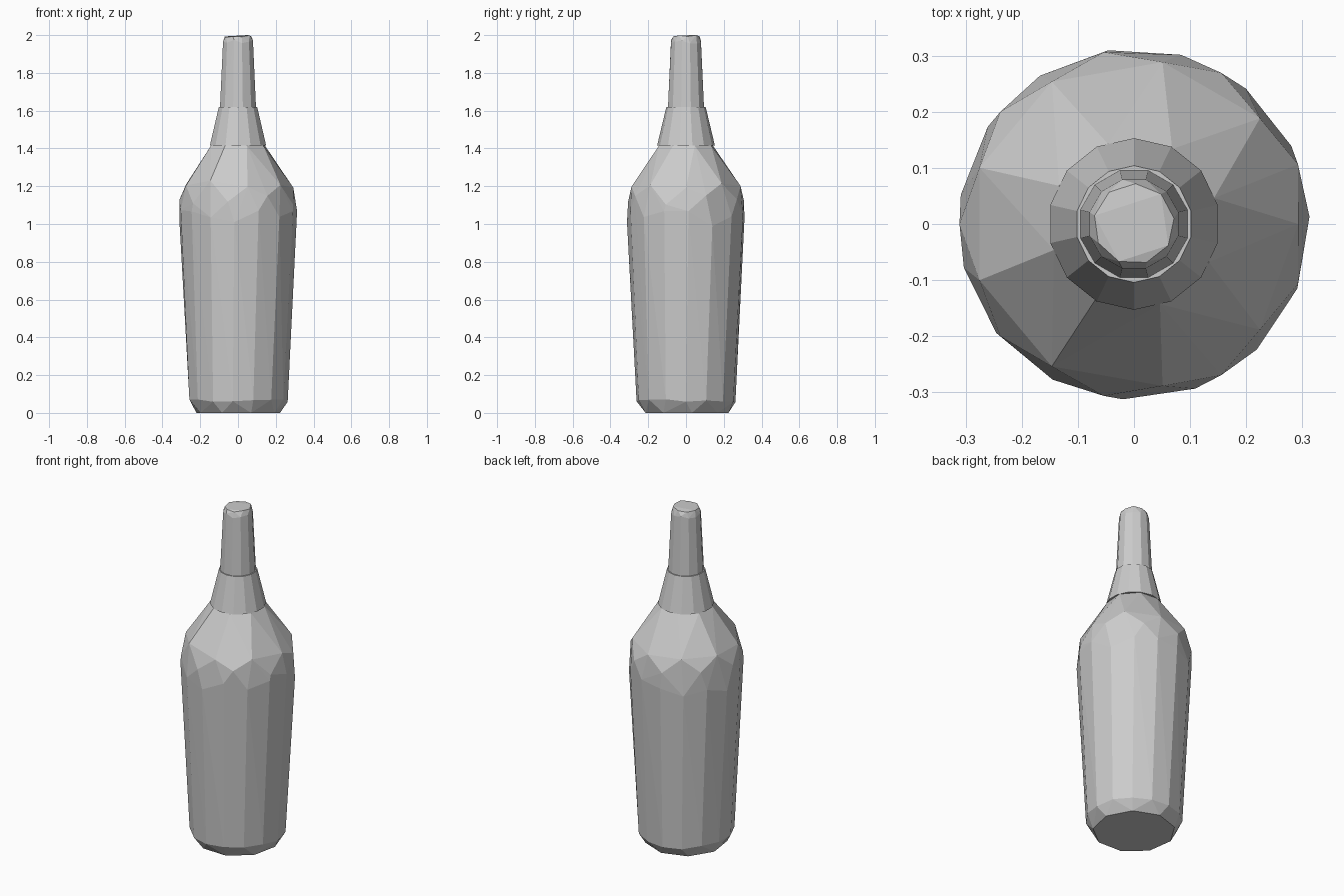
import bpy
import bmesh
import random
from math import cos, sin, pi

random.seed(4)
if "Cube" in bpy.data.objects:
    bpy.data.objects.remove(bpy.data.objects["Cube"], do_unlink=True)

grey = bpy.data.materials.new("light grey")
grey.use_nodes = True
grey.diffuse_color = (0.6, 0.6, 0.6, 1)
grey.node_tree.nodes["Principled BSDF"].inputs["Base Color"].default_value = (0.6, 0.6, 0.6, 1)


def faceted(name, rings):
    """Convex faceted solid around z; ring = (radius, height, sides, turn, height wobble)."""
    bm = bmesh.new()
    for radius, z, sides, turn, wobble in rings:
        for i in range(sides):
            a = 2 * pi * (i + turn) / sides
            h = z + random.uniform(-wobble, wobble)
            bm.verts.new((radius * cos(a), radius * sin(a), h))
    hull = bmesh.ops.convex_hull(bm, input=bm.verts)
    bmesh.ops.delete(bm, geom=hull["geom_interior"], context="VERTS")
    bmesh.ops.recalc_face_normals(bm, faces=bm.faces)
    mesh = bpy.data.meshes.new(name)
    bm.to_mesh(mesh)
    bm.free()
    mesh.materials.append(grey)
    obj = bpy.data.objects.new(name, mesh)
    bpy.context.collection.objects.link(obj)
    return obj


# Bottle body with chamfered base and faceted shoulder
faceted("body", [
    (0.225, 0.0, 9, 0.2, 0),
    (0.263, 0.065, 15, 0.0, 0.01),
    (0.313, 1.03, 15, 0.1, 0.05),
    (0.311, 1.13, 9, 0.5, 0.03),
    (0.293, 1.21, 9, 0.0, 0.02),
    (0.150, 1.415, 8, 0.4, 0),
])

# Flared collar at the foot of the neck
faceted("collar", [
    (0.153, 1.415, 14, 0.5, 0),
    (0.104, 1.62, 14, 0.5, 0),
])

# Slim neck with a bevelled, uneven tip
faceted("neck", [
    (0.099, 1.61, 12, 0.5, 0),
    (0.082, 1.965, 12, 0.5, 0.01),
    (0.072, 1.994, 9, 0.2, 0.006),
])
